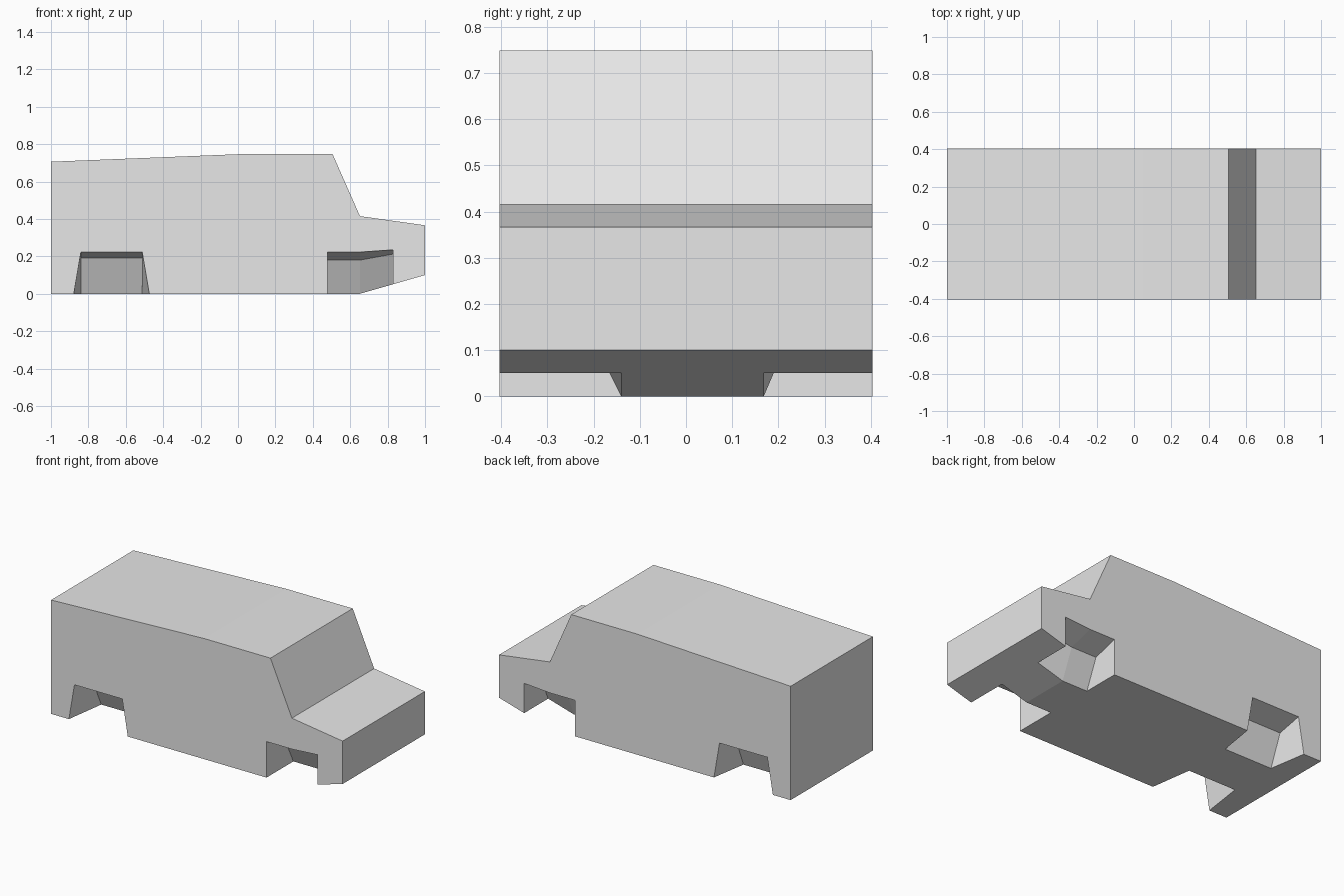
import bpy, bmesh

if "Cube" in bpy.data.objects:
    bpy.data.objects.remove(bpy.data.objects["Cube"])

HALF_WIDTH = 0.403

grey = bpy.data.materials.new("plain_grey")
grey.diffuse_color = (0.8, 0.8, 0.8, 1)
grey.use_nodes = True
grey.node_tree.nodes["Principled BSDF"].inputs["Base Color"].default_value = grey.diffuse_color


def make_object(name, bm):
    bmesh.ops.recalc_face_normals(bm, faces=bm.faces)
    mesh = bpy.data.meshes.new(name)
    bm.to_mesh(mesh)
    bm.free()
    mesh.materials.append(grey)
    obj = bpy.data.objects.new(name, mesh)
    bpy.context.collection.objects.link(obj)
    return obj


def extruded_body(profile):
    bm = bmesh.new()
    face = bm.faces.new([bm.verts.new((x, -HALF_WIDTH, z)) for x, z in profile])
    side = bmesh.ops.extrude_face_region(bm, geom=[face])["geom"]
    moved = [v for v in side if isinstance(v, bmesh.types.BMVert)]
    bmesh.ops.translate(bm, verts=moved, vec=(0, 2 * HALF_WIDTH, 0))
    return make_object("van_body", bm)


def wheel_well_cutter(name, columns, side, y_low, y_high):
    """Columns: x at inner wall, outer x at the sill, sill z, inner top z, outer top z."""
    bm = bmesh.new()
    rings = []
    for x, x_sill, z_low, z_in, z_out in columns:
        w, far, under = HALF_WIDTH, HALF_WIDTH + 0.1, z_low - 0.1
        points = [(x, far, z_out), (x, w, z_out), (x, y_high, z_in),
                  (x, y_low, z_low), (x, y_low, under), (x_sill, w, under),
                  (x_sill, far, under), (x_sill, far, z_low)]
        rings.append([bm.verts.new((px, side * py, pz)) for px, py, pz in points])
    # skin between neighbouring columns
    for a, b in zip(rings, rings[1:]):
        for i in range(8):
            j = (i + 1) % 8
            bm.faces.new((a[i], a[j], b[j], b[i]))
    # end walls, split at the sill corner
    for ring, col in ((rings[0], columns[0]), (rings[-1], columns[-1])):
        sill = bm.verts.new((col[1], side * HALF_WIDTH, col[2]))
        for i, j, k in ((0, 1, 7), (2, 3, 1), (4, 5, 3), (6, 7, 5)):
            quad = {0: (0, 1, sill, 7), 2: (1, 2, 3, sill),
                    4: (sill, 3, 4, 5), 6: (7, sill, 5, 6)}[i]
            bm.faces.new([ring[q] if isinstance(q, int) else q for q in quad])
    cutter = make_object(name, bm)
    cutter.hide_render = True
    return cutter


# van body side profile: roof, windscreen, bonnet, nose, sloped chin
body = extruded_body([(-1, 0), (-1, 0.706), (0.05, 0.748), (0.505, 0.748),
                      (0.652, 0.415), (1, 0.366), (1, 0.1), (0.652, 0)])

# wheel wells
rear = [(-0.84, -0.878, 0, 0.19, 0.223), (-0.512, -0.474, 0, 0.19, 0.223)]
front = [(0.478, 0.478, 0, 0.18, 0.223), (0.652, 0.652, 0, 0.18, 0.223),
         (0.828, 0.828, 0.0506, 0.212, 0.235)]
cutters = []
for side, y_low, y_high in ((1, 0.168, 0.245), (-1, 0.14, 0.23)):
    for label, columns in (("rear", rear), ("front", front)):
        cutters.append(wheel_well_cutter(f"{label}_wheel_well_cutter",
                                         columns, side, y_low, y_high))

bpy.context.view_layer.objects.active = body
for cutter in cutters:
    mod = body.modifiers.new("wheel_well", "BOOLEAN")
    mod.operation = "DIFFERENCE"
    mod.solver = "EXACT"
    mod.object = cutter
    bpy.ops.object.modifier_apply(modifier=mod.name)
    bpy.data.objects.remove(cutter)
